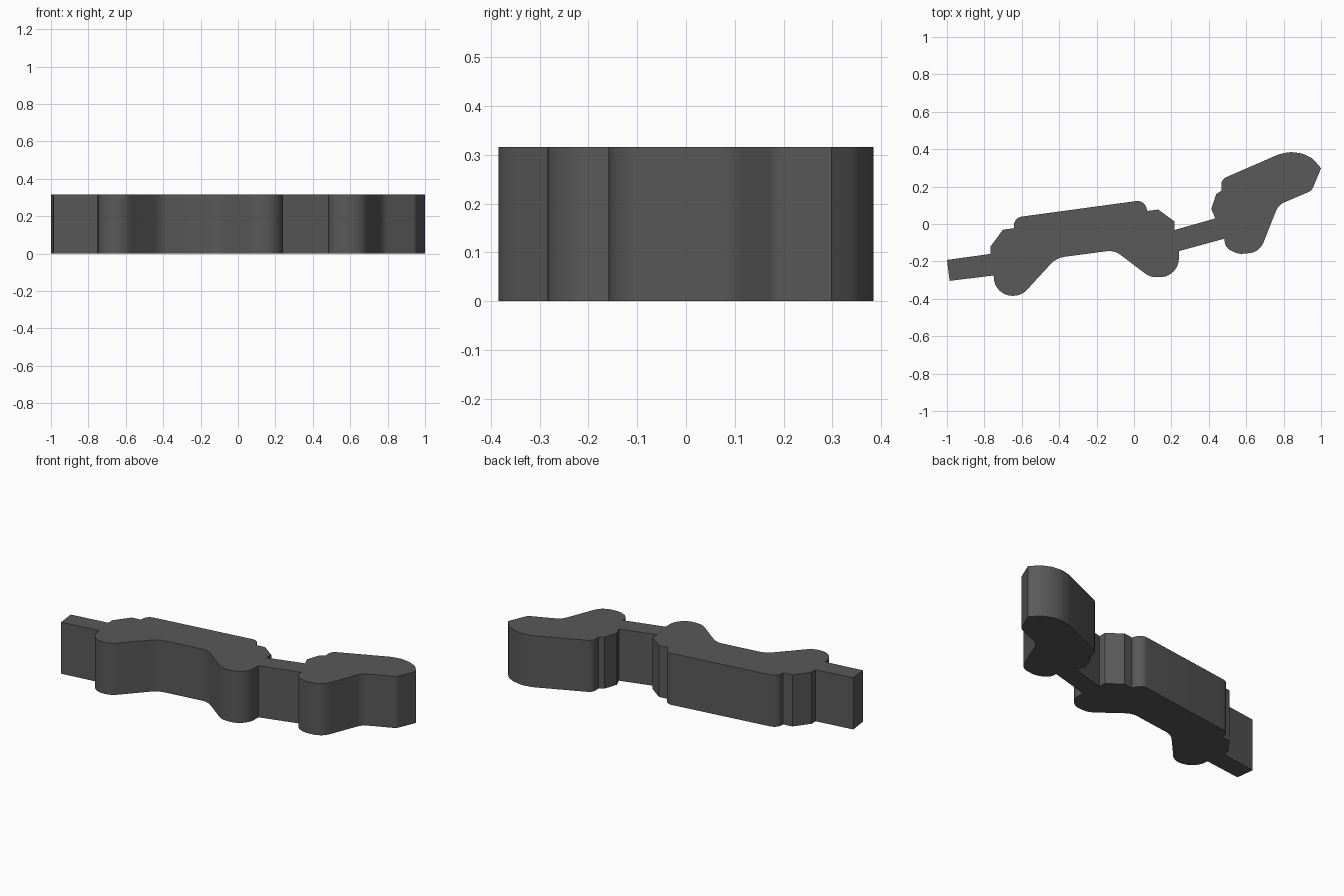
import bpy, bmesh, math
from mathutils import Vector

if "Cube" in bpy.data.objects:
    bpy.data.objects.remove(bpy.data.objects["Cube"])

HEIGHT = 0.316

# Plan outline, counter-clockwise: x, y, corner radius
OUTLINE = [
    # left tail bar
    (-1.0, -.192, 0), (-.986, -.304, 0), (-.75, -.275, 0),
    # long body: left lobe, underside, right lobe
    (-.748, -.384, .1), (-.602, -.384, .1), (-.415, -.181, .12),
    (-.105, -.14, .1), (.085, -.284, .1), (.24, -.284, .1),
    # linking bar
    (.24, -.145, 0), (.485, -.078, 0),
    # end piece: lower lobe, arm and curved tip
    (.482, -.125, .06), (.56, -.162, .1), (.672, -.15, .09), (.772, .102, .08),
    (.95, .178, .04), (1.0, .298, 0),
    (.958, .348, .06), (.905, .376, .12), (.838, .386, .12), (.775, .373, .12),
    (.465, .238, .045), (.468, .178, 0),
    # end piece notch
    (.44, .16, 0), (.413, .08, 0), (.435, .03, 0),
    # top of linking bar and right shoulder of body
    (.217, -.032, 0), (.217, .013, 0), (.13, .077, 0), (.072, .07, 0),
    # top edge of body
    (.052, .128, .05), (-.641, .034, .05), (-.643, -.023, 0),
    # left shoulder
    (-.70, -.03, 0), (-.767, -.12, 0), (-.767, -.160, 0),
]


def rounded(points, step=math.radians(9)):
    """Replace each corner with a radius by an arc."""
    out = []
    for i, (x, y, r) in enumerate(points):
        p = Vector((x, y))
        if r == 0:
            out.append(p)
            continue
        a = Vector(points[i - 1][:2]) - p
        b = Vector(points[(i + 1) % len(points)][:2]) - p
        half = a.angle(b) / 2
        t = min(r / math.tan(half), a.length * .98, b.length * .98)
        a.normalize()
        b.normalize()
        r = t * math.tan(half)
        centre = p + (a + b).normalized() * (r / math.sin(half))
        v0, v1 = p + a * t - centre, p + b * t - centre
        turn = math.atan2(v0.x * v1.y - v0.y * v1.x, v0.dot(v1))
        n = max(2, round(abs(turn) / step))
        for k in range(n + 1):
            c, s = math.cos(turn * k / n), math.sin(turn * k / n)
            out.append(centre + Vector((v0.x * c - v0.y * s, v0.x * s + v0.y * c)))
    return out


# Linked plate: one solid extruded straight up from the outline
bm = bmesh.new()
base = bm.faces.new([bm.verts.new((p.x, p.y, 0)) for p in rounded(OUTLINE)])
top = bmesh.ops.extrude_face_region(bm, geom=[base], use_keep_orig=True)
bmesh.ops.translate(bm, vec=(0, 0, HEIGHT),
                    verts=[g for g in top["geom"] if isinstance(g, bmesh.types.BMVert)])
bmesh.ops.recalc_face_normals(bm, faces=bm.faces)
mesh = bpy.data.meshes.new("linked_plate")
bm.to_mesh(mesh)
bm.free()
plate = bpy.data.objects.new("linked_plate", mesh)
bpy.context.collection.objects.link(plate)

# Dark grey finish
dark = bpy.data.materials.new("dark_grey")
dark.diffuse_color = (0.1, 0.1, 0.1, 1)
dark.use_nodes = True
dark.node_tree.nodes["Principled BSDF"].inputs["Base Color"].default_value = dark.diffuse_color
mesh.materials.append(dark)

# Smooth rounded walls, crisp rims
bpy.context.view_layer.objects.active = plate
plate.select_set(True)
bpy.ops.object.shade_smooth_by_angle(angle=math.radians(25))
